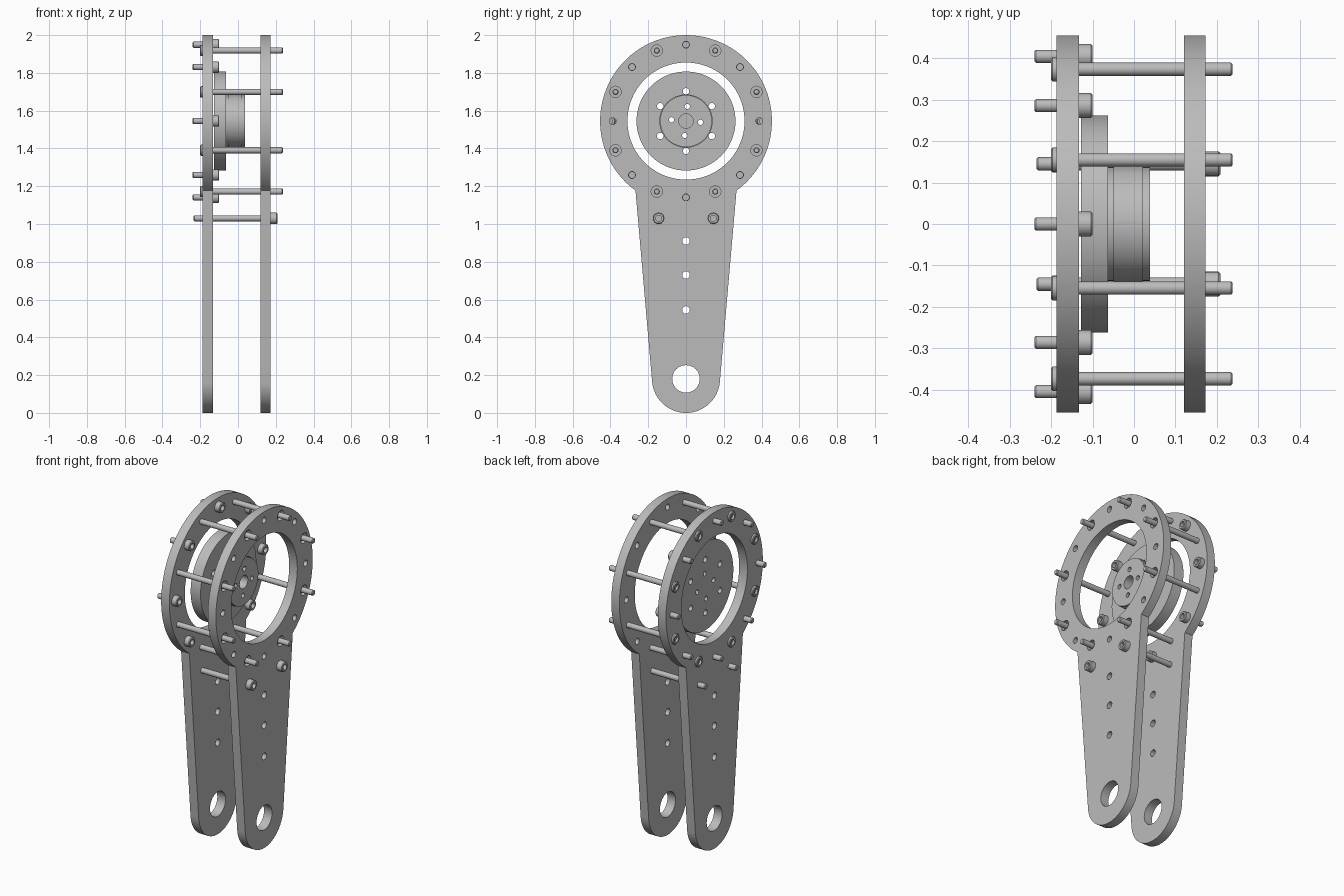
import bpy, bmesh
from math import pi, sin, cos, radians, atan2
from mathutils import Matrix, Vector

default = bpy.data.objects.get("Cube")
if default:
    bpy.data.objects.remove(default, do_unlink=True)

steel = bpy.data.materials.new("grey metal")
steel.use_nodes = True
GREY = (0.5, 0.5, 0.5, 1)
steel.diffuse_color = GREY
steel.node_tree.nodes["Principled BSDF"].inputs["Base Color"].default_value = GREY

HUB_Z, RING_R, BOLT_R = 1.545, 0.455, 0.404
FOOT_Z, FOOT_R = 0.18, 0.18
SHAFT_R, HEAD_R, SOCKET_R = 0.016, 0.03, 0.016


def finish(name, bm):
    bmesh.ops.recalc_face_normals(bm, faces=bm.faces)
    mesh = bpy.data.meshes.new(name)
    bm.to_mesh(mesh)
    bm.free()
    mesh.materials.append(steel)
    obj = bpy.data.objects.new(name, mesh)
    bpy.context.collection.objects.link(obj)
    return obj


def activate(obj):
    bpy.ops.object.select_all(action='DESELECT')
    obj.select_set(True)
    bpy.context.view_layer.objects.active = obj


def smooth(obj):
    activate(obj)
    bpy.ops.object.shade_smooth_by_angle(angle=radians(30))


def polar(radius, degrees):
    a = radians(degrees)
    return radius * cos(a), HUB_Z + radius * sin(a)


def lathe(name, profile, y, z, sides=24):
    """Turn a list of (x, radius) points about an axis along x."""
    bm = bmesh.new()
    verts = [bm.verts.new((x, 0, r)) for x, r in profile]
    edges = [bm.edges.new(pair) for pair in zip(verts, verts[1:])]
    bmesh.ops.spin(bm, geom=verts + edges, cent=(0, 0, 0), axis=(1, 0, 0),
                   angle=2 * pi, steps=sides, use_duplicate=False)
    bmesh.ops.remove_doubles(bm, verts=bm.verts, dist=1e-5)
    bmesh.ops.translate(bm, verts=bm.verts, vec=(0, y, z))
    obj = finish(name, bm)
    smooth(obj)
    return obj


def screw(name, head, neck, tip, y, z):
    """Socket head screw; the head end may face either way along x."""
    d = 1 if tip > head else -1
    c = 0.004 * d
    lathe(name, [(head + 5 * c, 0), (head + 5 * c, SOCKET_R), (head, SOCKET_R),
                 (head, HEAD_R - 0.004), (head + c, HEAD_R), (neck, HEAD_R),
                 (neck, SHAFT_R), (tip - c, SHAFT_R), (tip, SHAFT_R - 0.004),
                 (tip, 0)], y, z)


def drill(obj, holes):
    """Cut round holes given as (y, z, radius, x start, x end)."""
    bm = bmesh.new()
    for y, z, r, x0, x1 in holes:
        place = Matrix.Translation(((x0 + x1) / 2, y, z)) @ Matrix.Rotation(pi / 2, 4, 'Y')
        bmesh.ops.create_cone(bm, cap_ends=True, segments=96 if r > 0.2 else 24,
                              radius1=r, radius2=r, depth=x1 - x0, matrix=place)
    cutter = finish("hole_cutter", bm)
    cutter.hide_render = True
    mod = obj.modifiers.new("holes", 'BOOLEAN')
    mod.object, mod.operation, mod.solver = cutter, 'DIFFERENCE', 'EXACT'
    activate(obj)
    bpy.ops.object.modifier_apply(modifier=mod.name)
    bpy.data.objects.remove(cutter, do_unlink=True)
    smooth(obj)


def plate(name, x0, x1):
    """Outline: large ring arc on top, tapering to a round foot."""
    corner = -54.0
    bm = bmesh.new()
    outline = []
    for i in range(73):
        outline.append(polar(RING_R, corner + (180 - 2 * corner) * i / 72))
    for i in range(37):
        a = radians(185 + 170 * i / 36)
        outline.append((FOOT_R * cos(a), FOOT_Z + FOOT_R * sin(a)))
    face = bm.faces.new([bm.verts.new((x0, y, z)) for y, z in outline])
    side = bmesh.ops.extrude_face_region(bm, geom=[face])
    moved = [g for g in side["geom"] if isinstance(g, bmesh.types.BMVert)]
    bmesh.ops.translate(bm, verts=moved, vec=(x1 - x0, 0, 0))
    return finish(name, bm)


# Side plates with the large opening, foot hole and arm holes
left_plate = plate("left_plate", 0.12, 0.173)
right_plate = plate("right_plate", -0.187, -0.133)
through = [(0, HUB_Z, 0.31, -1, 1), (0, FOOT_Z, 0.073, -1, 1)]
through += [(0, z, 0.02, -1, 1) for z in (0.545, 0.73, 0.91)]
left_holes = list(through)
for k in range(8):
    r = 0.388 if k % 4 == 0 else BOLT_R
    left_holes.append((*polar(r, 45 * k), 0.018, -1, 1))
    left_holes.append((*polar(BOLT_R, 45 * k + 22.5), HEAD_R, 0.15, 1))
drill(right_plate, through)
drill(left_plate, left_holes)

# Ring fasteners: long spacer screws alternate with short ones
for k in range(8):
    screw("long_screw", -0.2, -0.16, 0.238, *polar(BOLT_R, 45 * k + 22.5))
    screw("short_screw", -0.1, -0.1335, -0.24, *polar(BOLT_R, 45 * k))

# Cross screws below the ring
for y in (-0.145, 0.145):
    screw("cross_screw", 0.208, 0.173, -0.235, y, 1.03)

# Motor disc and stepped hub, with a blind centre bore
hub = lathe("motor_hub", [
    (-0.128, 0), (-0.128, 0.262), (-0.063, 0.262), (-0.063, 0.137),
    (-0.05, 0.137), (-0.05, 0.141), (0.022, 0.141), (0.022, 0.137),
    (0.038, 0.137), (0.038, 0.038), (-0.03, 0.038), (-0.03, 0)], 0, HUB_Z, 72)
hub_holes = [(*polar(0.158, 60 * k + 30), 0.017, -1, 1) for k in range(6)]
hub_holes += [(*polar(0.077, 90 * k - 5), 0.014, -1, 1) for k in range(4)]
drill(hub, hub_holes)
